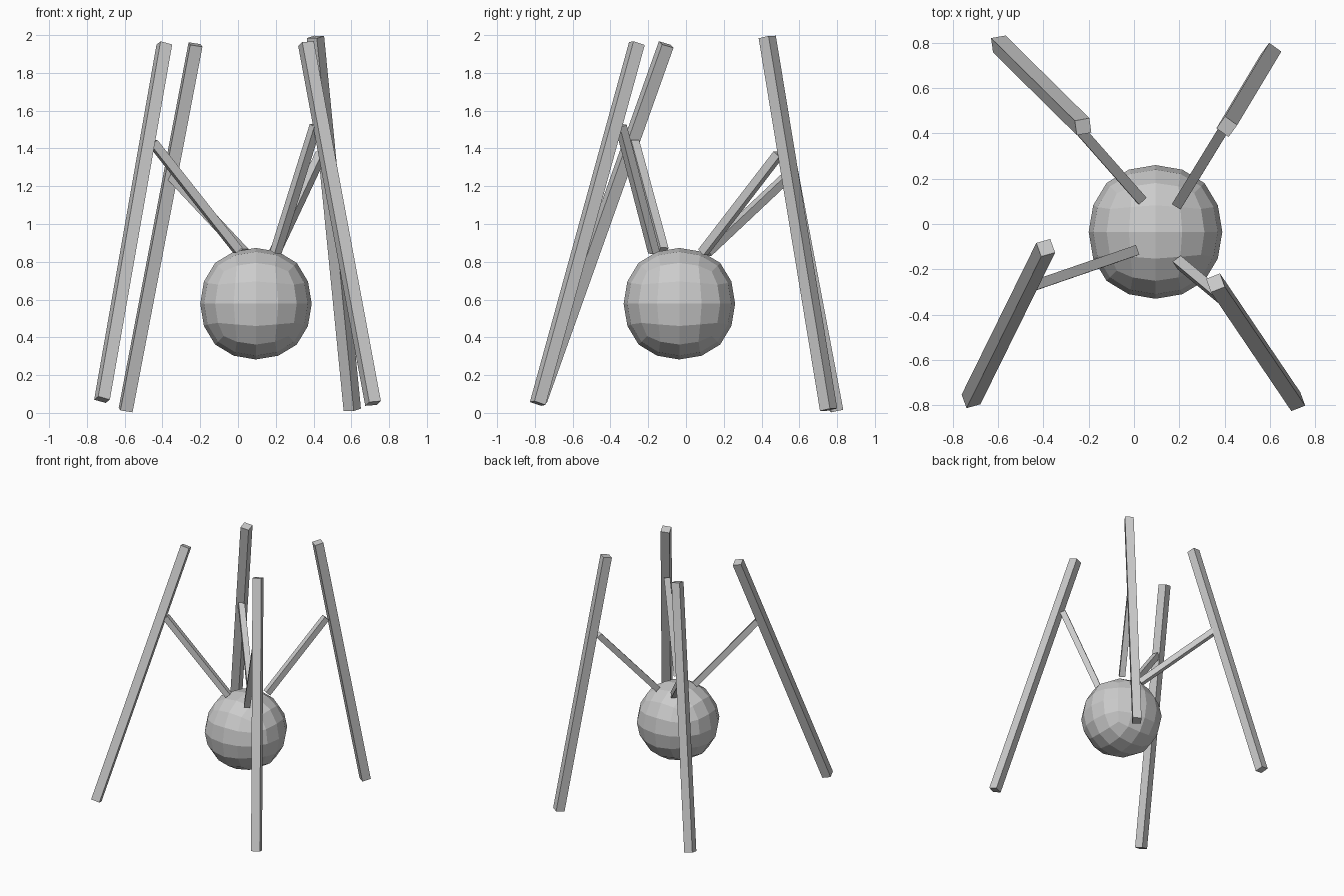
import bpy
from math import radians, cos, sin
from mathutils import Vector, Matrix

if "Cube" in bpy.data.objects:
    bpy.data.objects.remove(bpy.data.objects["Cube"])


def beam(name, top, bottom, width, heading):
    """Square bar between two points, rolled to a plan heading in degrees."""
    a, b = Vector(top), Vector(bottom)
    z = (a - b).normalized()
    h = radians(heading)
    x = Vector((cos(h), sin(h), 0))
    x = (x - z * x.dot(z)).normalized()
    y = z.cross(x)
    bpy.ops.mesh.primitive_cube_add(size=1)
    ob = bpy.context.object
    ob.name = name
    rot = Matrix((x, y, z)).transposed().to_4x4()
    size = Matrix.Diagonal((width, width, (a - b).length, 1))
    ob.data.transform(rot @ size)
    ob.location = (a + b) / 2


# Rounded body: a subdivided cube
bpy.ops.mesh.primitive_cube_add(size=0.672, location=(0.095, -0.035, 0.578))
body = bpy.context.object
body.name = "body"
sub = body.modifiers.new("round", 'SUBSURF')
sub.levels = sub.render_levels = 2
sub.use_limit_surface = False

# Leaning legs: top, bottom, roll heading
legs = {
    "front_left": ((-0.39, -0.105, 1.95), (-0.72, -0.775, 0.07), 20),
    "back_left": ((-0.225, 0.43, 1.95), (-0.595, 0.795, 0.015), 8),
    "back_right": ((0.41, 0.43, 1.99), (0.605, 0.755, 0.017), -36),
    "front_right": ((0.36, -0.26, 1.955), (0.715, -0.785, 0.05), 20),
}
for side, (top, bottom, heading) in legs.items():
    beam(side + "_leg", top, bottom, 0.066, heading)

# Struts joining the body to the legs
struts = {
    "front_left": ((-0.45, -0.275, 1.43), (0.0, -0.12, 0.86), 20),
    "back_left": ((-0.345, 0.535, 1.25), (0.03, 0.11, 0.85), 45),
    "back_right": ((0.44, 0.49, 1.37), (0.195, 0.09, 0.85), -32),
    "front_right": ((0.41, -0.345, 1.52), (0.2, -0.17, 0.85), 34),
}
for side, (top, bottom, heading) in struts.items():
    beam(side + "_strut", top, bottom, 0.045, heading)
